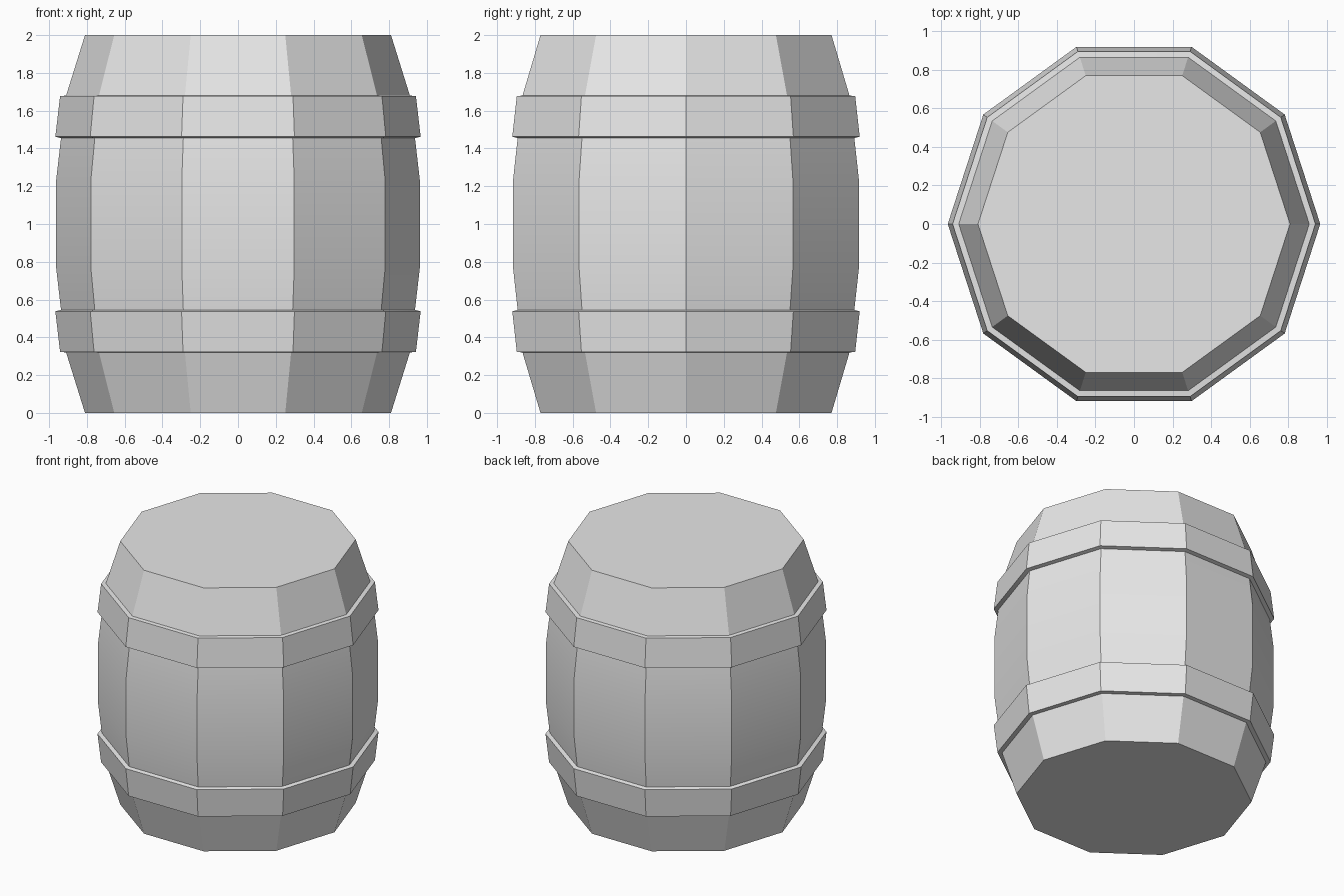
import bpy, bmesh, math

SIDES = 10

cube = bpy.data.objects.get("Cube")
if cube:
    bpy.data.objects.remove(cube, do_unlink=True)

grey = bpy.data.materials.new("light_grey")
grey.use_nodes = True
colour = (0.8, 0.8, 0.8, 1)
grey.diffuse_color = colour
grey.node_tree.nodes["Principled BSDF"].inputs["Base Color"].default_value = colour


def lathe(name, profile, cap=None):
    """Sweep (radius, height) points around z; cap the ring with index cap."""
    bm = bmesh.new()
    rings = []
    for r, z in profile:
        angles = [math.tau * i / SIDES for i in range(SIDES)]
        rings.append([bm.verts.new((r * math.cos(a), r * math.sin(a), z)) for a in angles])
    for low, high in zip(rings, rings[1:]):
        for i in range(SIDES):
            j = (i + 1) % SIDES
            bm.faces.new((low[i], low[j], high[j], high[i]))
    if cap is not None:
        bm.faces.new(rings[cap] if cap else rings[cap][::-1])
    mesh = bpy.data.meshes.new(name)
    bm.to_mesh(mesh)
    bm.free()
    mesh.materials.append(grey)
    obj = bpy.data.objects.new(name, mesh)
    bpy.context.collection.objects.link(obj)
    bpy.ops.object.select_all(action="DESELECT")
    obj.select_set(True)
    bpy.context.view_layer.objects.active = obj
    bpy.ops.object.shade_smooth_by_angle(angle=math.radians(30))


def flip(profile):
    """Mirror a profile about mid height, keeping it running upward."""
    return [(r, 2 - z) for r, z in reversed(profile)]


# Tapered ends with flat lids
end = [(0.81, 0), (0.91, 0.32)]
lathe("bottom_end", end, cap=0)
lathe("top_end", flip(end), cap=-1)

# Hoops standing proud of the staves
hoop = [(0.91, 0.32), (0.942, 0.323), (0.967, 0.538), (0.937, 0.545)]
lathe("lower_hoop", hoop)
lathe("upper_hoop", flip(hoop))

# Bulging middle staves
half = [(0.937, 0.545), (0.963, 0.77)]
lathe("middle_staves", half + flip(half))
